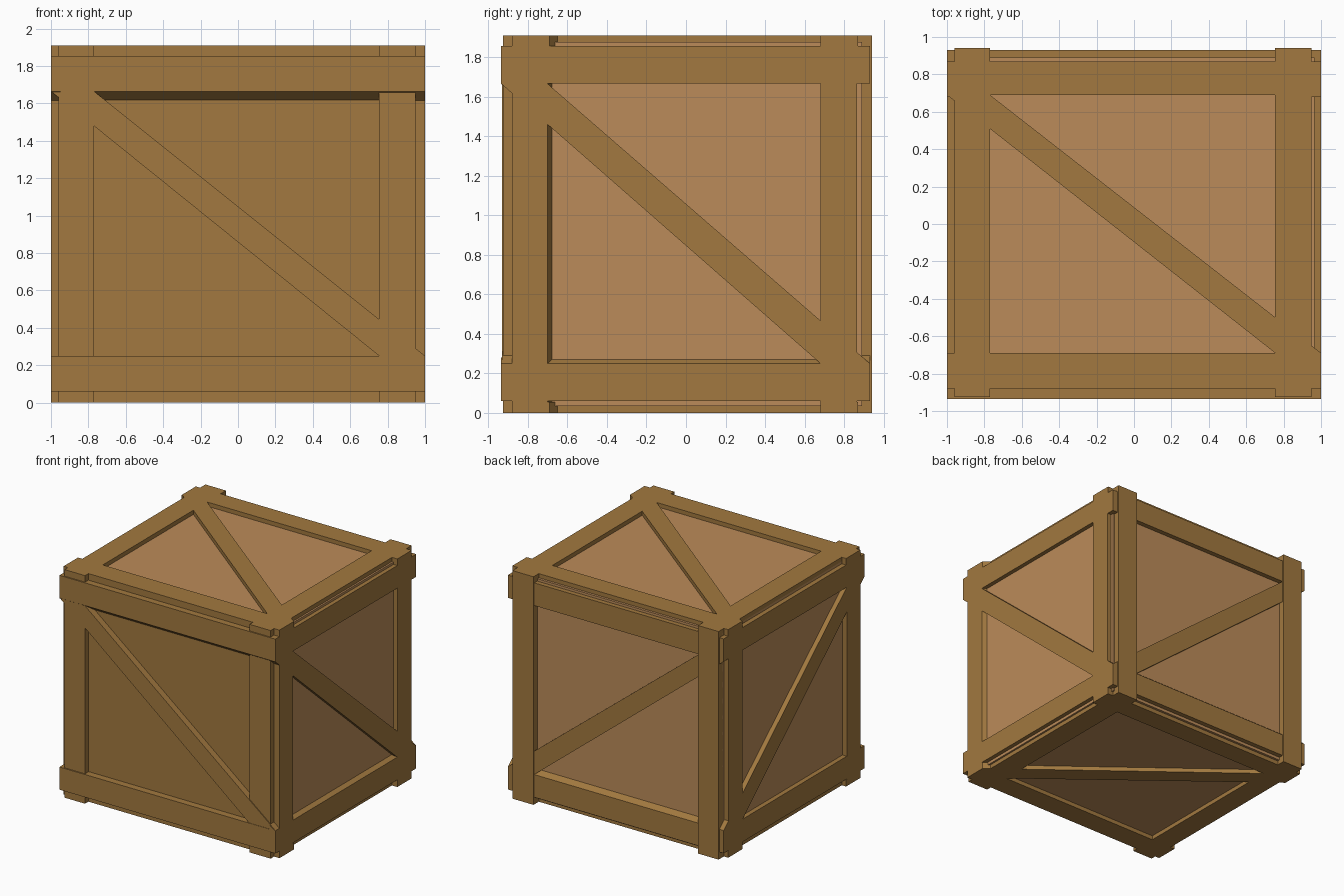
import bpy, bmesh

if "Cube" in bpy.data.objects:
    bpy.data.objects.remove(bpy.data.objects["Cube"])


def material(name, rgb):
    m = bpy.data.materials.new(name)
    m.diffuse_color = (*rgb, 1)
    m.use_nodes = True
    m.node_tree.nodes["Principled BSDF"].inputs["Base Color"].default_value = m.diffuse_color
    return m


FRAME = material("frame_wood", (0.36, 0.19, 0.05))
PANEL = material("panel_wood", (0.50, 0.26, 0.10))

# Map a face's (across, up, depth) coordinates to x, y, z
AXES = {
    "y": lambda u, v, d: (u, d, v),
    "x": lambda u, v, d: (d, u, v),
    "z": lambda u, v, d: (u, v, d),
}


def prism(name, axis, outer, inner, d_out, d_in, mat):
    """Solid between an outer outline and an inner outline on a crate face."""
    place = AXES[axis]
    bm = bmesh.new()
    a = [bm.verts.new(place(u, v, d_out)) for u, v in outer]
    b = [bm.verts.new(place(u, v, d_in)) for u, v in inner]
    bm.faces.new(a)
    bm.faces.new(b[::-1])
    n = len(a)
    for i in range(n):
        j = (i + 1) % n
        bm.faces.new((a[i], b[i], b[j], a[j]))
    bmesh.ops.recalc_face_normals(bm, faces=bm.faces)
    mesh = bpy.data.meshes.new(name)
    bm.to_mesh(mesh)
    bm.free()
    mesh.materials.append(mat)
    ob = bpy.data.objects.new(name, mesh)
    bpy.context.collection.objects.link(ob)
    return ob


def rect(u0, u1, v0, v1):
    return [(u0, v0), (u1, v0), (u1, v1), (u0, v1)]


def board(name, axis, u, v, d_out, d_in, grow_u=0, grow_v=0, mat=FRAME):
    """Board; grow slants one edge so the inner side is wider (sign picks the edge)."""
    inner = rect(u[0] + min(grow_u, 0), u[1] + max(grow_u, 0),
                 v[0] + min(grow_v, 0), v[1] + max(grow_v, 0))
    prism(name, axis, rect(*u, *v), inner, d_out, d_in, mat)


# Shared board positions
X_SPAN, X_STILES = (-1.0, 1.0), ((-0.96, -0.77), (0.755, 0.95))
Y_SPAN, Y_STILES = (-0.935, 0.93), ((-0.88, -0.70), (0.68, 0.865))
Y_RAILS = ((-0.88, -0.69), (0.69, 0.87))
Z_SPAN, Z_RAILS = (0.0, 1.91), ((0.06, 0.25), (1.665, 1.855))

# face: axis, across span, stiles, up span, rails, stile depth, rail depth,
#       brace depth, inner depth, (first stile, low rail, top rail) edge slants
FACES = {
    "front": ("y", X_SPAN, X_STILES, Z_SPAN, Z_RAILS, -0.925, -0.935, -0.932, -0.87, (0, 0, -0.05)),
    "back": ("y", X_SPAN, X_STILES, Z_SPAN, Z_RAILS, 0.94, 0.93, 0.93, 0.88, (0, 0.04, 0)),
    "right": ("x", Y_SPAN, Y_STILES, Z_SPAN, Z_RAILS, 1.0, 1.0, 1.0, 0.95, (0.03, 0.03, 0)),
    "left": ("x", Y_SPAN, Y_STILES, Z_SPAN, Z_RAILS, -1.0, -1.0, -1.0, -0.95, (0, 0, 0)),
    "top": ("z", X_SPAN, X_STILES, (-0.925, 0.94), Y_RAILS, 1.91, 1.91, 1.91, 1.855, (0, 0, 0)),
    "bottom": ("z", X_SPAN, X_STILES, (-0.925, 0.94), Y_RAILS, 0.0, 0.0, 0.0, 0.055, (0, 0, 0)),
}

for face, (ax, us, stiles, vs, rails, ds, dr, db, di, slant) in FACES.items():
    # Stiles
    board(face + "_stile_a", ax, stiles[0], vs, ds, di, grow_u=slant[0])
    board(face + "_stile_b", ax, stiles[1], vs, ds, di)
    # Rails
    board(face + "_rail_low", ax, us, rails[0], dr, di, grow_v=slant[1])
    board(face + "_rail_high", ax, us, rails[1], dr, di, grow_v=slant[2])
    # Diagonal brace
    lo, hi = rails[0][1], rails[1][0]
    outline = [(us[0], hi), (stiles[0][1], hi), (us[1], lo), (stiles[1][0], lo)]
    prism(face + "_brace", ax, outline, outline, db, di, FRAME)

# Inner box and the darker front panel
board("inner_box", "z", (-0.96, 0.965), (-0.86, 0.89), 1.875, 0.035, mat=PANEL)
board("front_panel", "y", (-0.955, 0.955), (0.04, 1.87), -0.876, -0.85)
